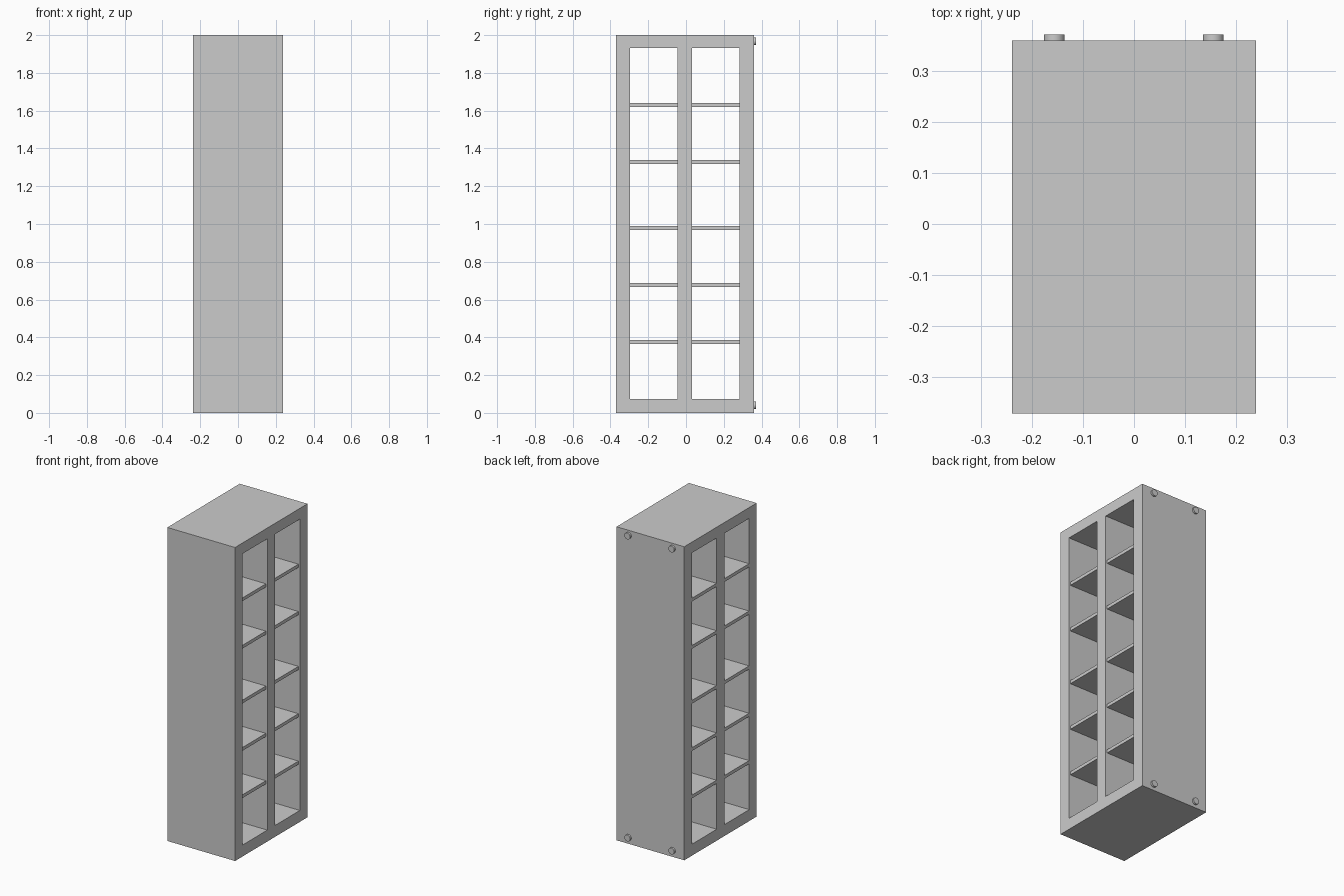
import bpy
from math import pi

if "Cube" in bpy.data.objects:
    bpy.data.objects.remove(bpy.data.objects["Cube"])

W = 0.239            # half width in x
Y0, Y1 = -0.371, 0.359
ZB, ZT = 0.073, 1.931


def box(name, x0, x1, y0, y1, z0, z1):
    bpy.ops.mesh.primitive_cube_add(
        size=1, location=((x0 + x1) / 2, (y0 + y1) / 2, (z0 + z1) / 2))
    ob = bpy.context.object
    ob.name = name
    ob.scale = (x1 - x0, y1 - y0, z1 - z0)
    bpy.ops.object.transform_apply(location=False, rotation=False, scale=True)
    return ob


# Outer frame: top and bottom slabs, thick end panels and the centre divider
box("bottom_panel", -W, W, Y0, Y1, 0, ZB)
box("top_panel", -W, W, Y0, Y1, ZT, 2)
box("front_panel", -W, W, Y0, -0.296, ZB, ZT)
box("divider", -W, W, -0.046, 0.032, ZB, ZT)
box("back_panel", -W, W, 0.282, Y1, ZB, ZT)

# Shelves in both open columns, slightly set back on the right side
for z in (0.375, 0.677, 0.979, 1.329, 1.631):
    for col, (ya, yb) in {"front": (-0.296, -0.046), "back": (0.032, 0.282)}.items():
        box(col + "_shelf", -W + 0.001, W - 0.01, ya, yb, z - 0.0105, z + 0.0105)

# Round feet on the back face
for x in (-0.156, 0.155):
    for z in (0.04, 1.967):
        bpy.ops.mesh.primitive_cylinder_add(
            vertices=24, radius=0.0205, depth=0.012,
            location=(x, Y1 + 0.006, z), rotation=(pi / 2, 0, 0))
        bpy.context.object.name = "back_foot"
        bpy.ops.object.shade_smooth_by_angle()
